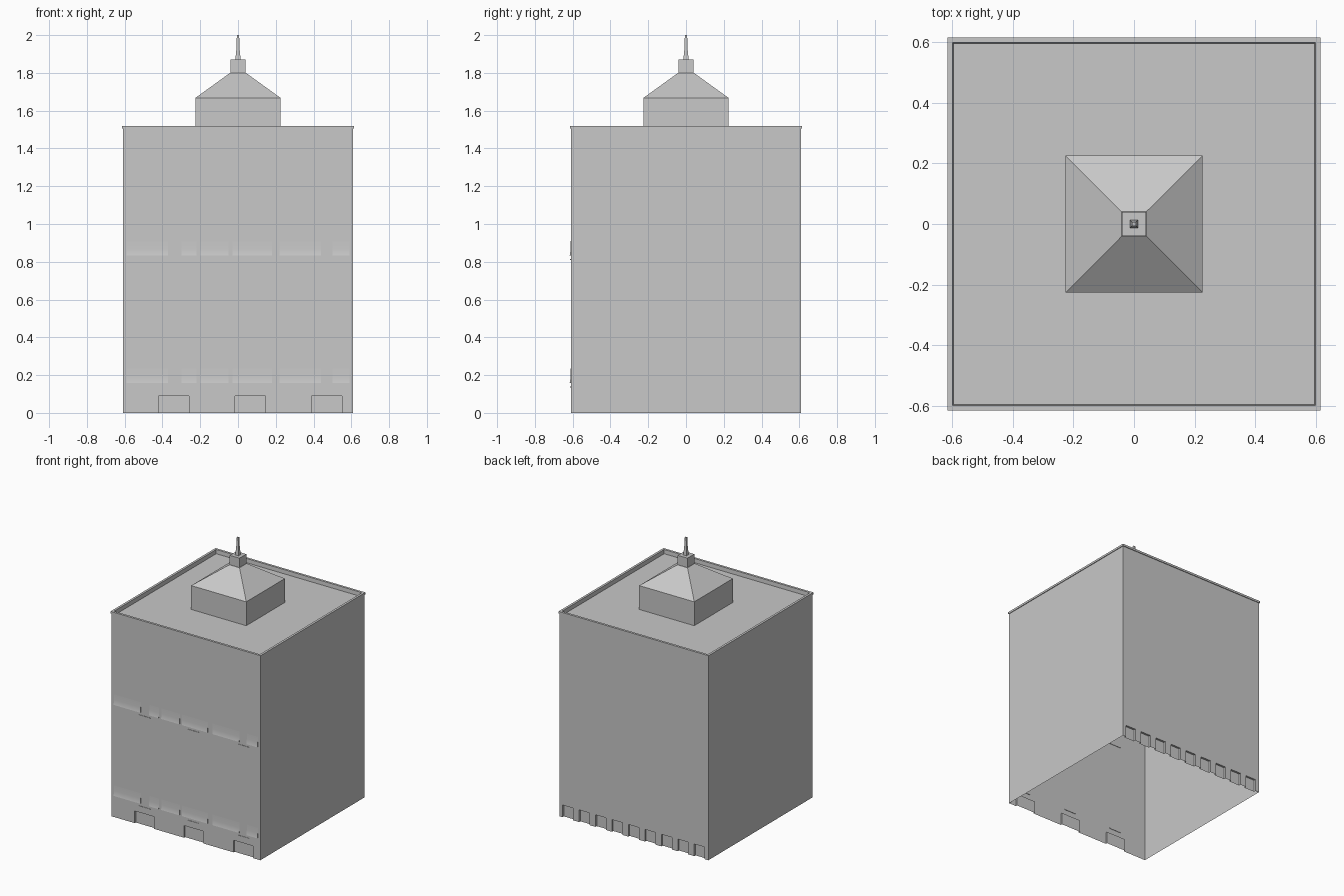
import bpy, bmesh, math
from mathutils import Vector

cube = bpy.data.objects.get("Cube")
if cube:
    bpy.data.objects.remove(cube, do_unlink=True)

grey = bpy.data.materials.new("stone_grey")
grey.use_nodes = True
colour = (0.58, 0.58, 0.58, 1)
grey.diffuse_color = colour
grey.node_tree.nodes["Principled BSDF"].inputs["Base Color"].default_value = colour

HALF = 0.61      # half width of the walls
EAVE = 1.505     # top of the walls


def finish(bm, name):
    mesh = bpy.data.meshes.new(name)
    bm.to_mesh(mesh)
    bm.free()
    mesh.materials.append(grey)
    obj = bpy.data.objects.new(name, mesh)
    bpy.context.collection.objects.link(obj)
    return obj


def quad(bm, points, facing):
    """Add a face whose normal points towards facing."""
    face = bm.faces.new([bm.verts.new(p) for p in points])
    face.normal_update()
    if face.normal.dot(Vector(facing)) < 0:
        face.normal_flip()
    return face


def square_loft(name, rings):
    """Stack square sections given as (half width, height); cap the last."""
    bm = bmesh.new()
    loops = [[bm.verts.new((sx * r, sy * r, z))
              for sx, sy in ((-1, -1), (1, -1), (1, 1), (-1, 1))]
             for r, z in rings]
    for low, high in zip(loops, loops[1:]):
        for i in range(4):
            j = (i + 1) % 4
            bm.faces.new((low[i], low[j], high[j], high[i]))
    bm.faces.new(loops[-1])
    return finish(bm, name)


def wall_with_bays(name, side, bays, height, depth):
    """Wall facing side * y with shallow openings along its foot."""
    bm = bmesh.new()
    y, yi = side * HALF, side * (HALF - depth)
    out = (0, side, 0)

    def panel(x0, x1, z0, z1, py):
        quad(bm, [(x0, py, z0), (x1, py, z0), (x1, py, z1), (x0, py, z1)], out)

    panel(-HALF, HALF, height, EAVE, y)
    x = -HALF
    for x0, x1 in bays:
        panel(x, x0, 0, height, y)
        panel(x0, x1, 0, height, yi)
        quad(bm, [(x0, y, height), (x1, y, height),
                  (x1, yi, height), (x0, yi, height)], (0, 0, -1))
        for jx, nx in ((x0, 1), (x1, -1)):
            quad(bm, [(jx, y, 0), (jx, yi, 0),
                      (jx, yi, height), (jx, y, height)], (nx, 0, 0))
        x = x1
    panel(x, HALF, 0, height, y)
    return finish(bm, name)


# Walls, open underneath
doors = [(c - 0.08, c + 0.08) for c in (-0.34, 0.065, 0.47)]
wall_with_bays("front_wall", -1, doors, 0.09, 0.012)
bays = [(0.5425 - i * 0.135 - 0.043, 0.5425 - i * 0.135 + 0.043)
        for i in reversed(range(9))]
wall_with_bays("back_wall", 1, bays, 0.09, 0.015)
for label, s in (("left_wall", 1), ("right_wall", -1)):
    bm = bmesh.new()
    x = s * HALF
    quad(bm, [(x, -HALF, 0), (x, HALF, 0), (x, HALF, EAVE), (x, -HALF, EAVE)],
         (s, 0, 0))
    finish(bm, label)

# Shallow flared ledges on the front
spans = [(-0.59, -0.37), (-0.30, -0.22), (-0.20, -0.05),
         (-0.03, 0.18), (0.22, 0.44), (0.50, 0.59)]
flare = [(0.08, 0.0003), (0.04, 0.0012), (0.018, 0.003), (0.004, 0.006)]
for storey, base in (("lower", 0.155), ("upper", 0.83)):
    bm = bmesh.new()
    for x0, x1 in spans:
        rows = [[bm.verts.new((x, -HALF - d, base + h)) for x in (x0, x1)]
                for h, d in flare]
        for a, b in zip(rows, rows[1:]):
            bm.faces.new((b[0], b[1], a[1], a[0])).smooth = True
        lip = base + flare[-1][0]
        quad(bm, [(x0, -HALF, lip), (x1, -HALF, lip),
                  (x1, -HALF - 0.006, lip), (x0, -HALF - 0.006, lip)], (0, 0, -1))
        for x, n in ((x0, -1), (x1, 1)):
            side = [(x, -HALF - d, base + h) for h, d in flare]
            quad(bm, side + [(x, -HALF, lip), (x, -HALF, base + 0.08)], (n, 0, 0))
    finish(bm, storey + "_ledge")

    # Narrow lintels centred under each ledge
    bm = bmesh.new()
    for x0, x1 in doors:
        made = bmesh.ops.create_cube(bm, size=1)["verts"]
        bmesh.ops.scale(bm, verts=made, vec=(0.095, 0.006, 0.005))
        bmesh.ops.translate(bm, verts=made,
                            vec=((x0 + x1) / 2, -HALF, base - 0.018))
    finish(bm, storey + "_lintels")

# Cornice, parapet and sunken roof in one profile
square_loft("parapet_roof", [(HALF, EAVE), (0.615, EAVE), (0.615, 1.52),
                             (0.598, 1.52), (0.596, 1.49)])

# Rooftop pavilion, cap and mast
square_loft("pavilion", [(0.226, 1.49), (0.226, 1.667), (0.042, 1.80)])
square_loft("roof_cap", [(0.04, 1.80), (0.04, 1.87)])
square_loft("mast", [(0.014, 1.87), (0.009, 1.92), (0.006, 2.0)])
